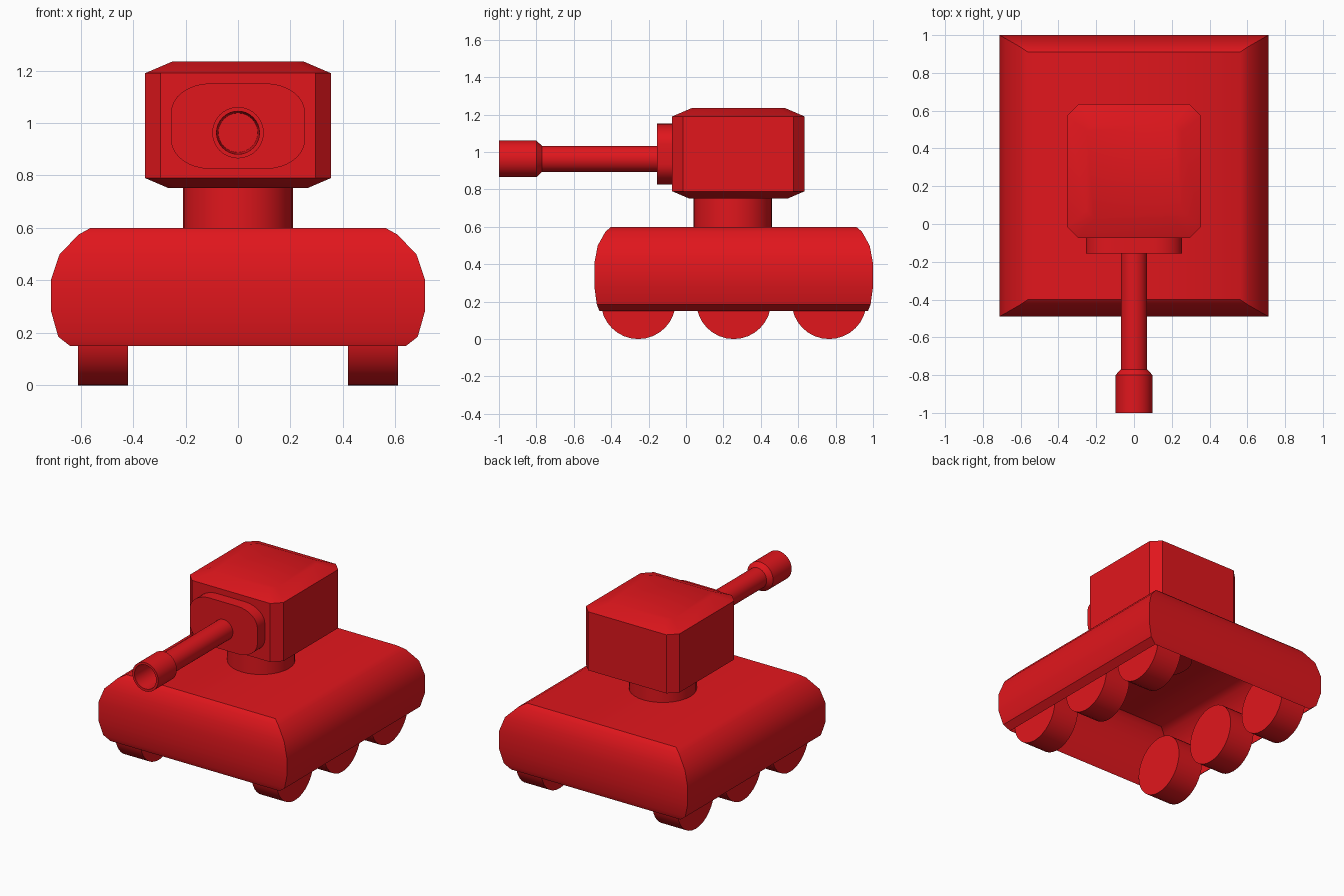
import bpy, bmesh, math

if "Cube" in bpy.data.objects:
    bpy.data.objects.remove(bpy.data.objects["Cube"])

red = bpy.data.materials.new("red_paint")
red.diffuse_color = (0.75, 0.008, 0.012, 1)
red.use_nodes = True
red.node_tree.nodes["Principled BSDF"].inputs["Base Color"].default_value = red.diffuse_color


def loft(name, rings, cap_start=True, cap_end=True, angle=35):
    """Skin a list of equally sized point rings into one object."""
    bm = bmesh.new()
    loops = [[bm.verts.new(p) for p in ring] for ring in rings]
    n = len(loops[0])
    for a, b in zip(loops, loops[1:]):
        for i in range(n):
            j = (i + 1) % n
            bm.faces.new((a[i], a[j], b[j], b[i]))
    if cap_start:
        bm.faces.new(loops[0][::-1])
    if cap_end:
        bm.faces.new(loops[-1])
    bmesh.ops.recalc_face_normals(bm, faces=bm.faces)
    mesh = bpy.data.meshes.new(name)
    bm.to_mesh(mesh)
    bm.free()
    mesh.materials.append(red)
    obj = bpy.data.objects.new(name, mesh)
    bpy.context.collection.objects.link(obj)
    bpy.ops.object.select_all(action='DESELECT')
    obj.select_set(True)
    bpy.context.view_layer.objects.active = obj
    bpy.ops.object.shade_smooth_by_angle(angle=math.radians(angle))
    return obj


def circle(r, n=32):
    return [(r * math.cos(2 * math.pi * i / n), r * math.sin(2 * math.pi * i / n))
            for i in range(n)]


# Hull: rounded shell, open underneath; rows are (half width, half length, z)
HULL_Y = 0.255
hull_profile = [(0.64, 0.718, 0.15), (0.685, 0.732, 0.185), (0.712, 0.745, 0.28),
                (0.712, 0.745, 0.405), (0.68, 0.727, 0.50), (0.607, 0.685, 0.575),
                (0.562, 0.655, 0.60)]
loft("hull", [[(sx * x, HULL_Y + sy * y, z)
               for sx, sy in ((-1, -1), (1, -1), (1, 1), (-1, 1))]
              for x, y, z in hull_profile], cap_start=False, angle=31)

# Wheels: three on each side
for side, label in ((-1, "left"), (1, "right")):
    for k in range(3):
        y0 = HULL_Y + (k - 1) * 0.51
        loft(f"wheel_{label}_{k + 1}",
             [[(side * x, y0 + a, 0.2 + b) for a, b in circle(0.2)]
              for x in (0.42, 0.61)])

# Turret neck
loft("turret_neck", [[(a, 0.25 + b, z) for a, b in circle(0.21)] for z in (0.59, 0.76)])

# Turret: box with cut corners and shallow sloped top and bottom
h, c = 0.354, 0.295
octagon = [(c, -h), (h, -c), (h, c), (c, h), (-c, h), (-h, c), (-h, -c), (-c, -h)]
loft("turret", [[(a * s, 0.28 + b * s, z) for a, b in octagon]
                for s, z in ((0.75, 0.752), (1, 0.79), (1, 1.19), (0.71, 1.234))])

# Gun mount: rounded plate on the turret front
GUN_Z = 0.963
plate = []
for q, (sx, sz) in enumerate(((1, 1), (-1, 1), (-1, -1), (1, -1))):
    for i in range(9):
        t = math.pi / 2 * (q + i / 8)
        plate.append((sx * 0.105 + 0.15 * math.cos(t), sz * 0.053 + 0.11 * math.sin(t)))
loft("gun_mount", [[(a, y, 0.988 + b) for a, b in plate] for y in (-0.07, -0.155)])

# Barrel with flared muzzle and hollow bore; rows are (y, radius)
barrel = [(-0.15, 0.07), (-0.77, 0.07), (-0.80, 0.098), (-1.0, 0.098),
          (-1.0, 0.082), (-0.80, 0.075)]
loft("gun_barrel", [[(a, y, GUN_Z + b) for a, b in circle(r)] for y, r in barrel])
